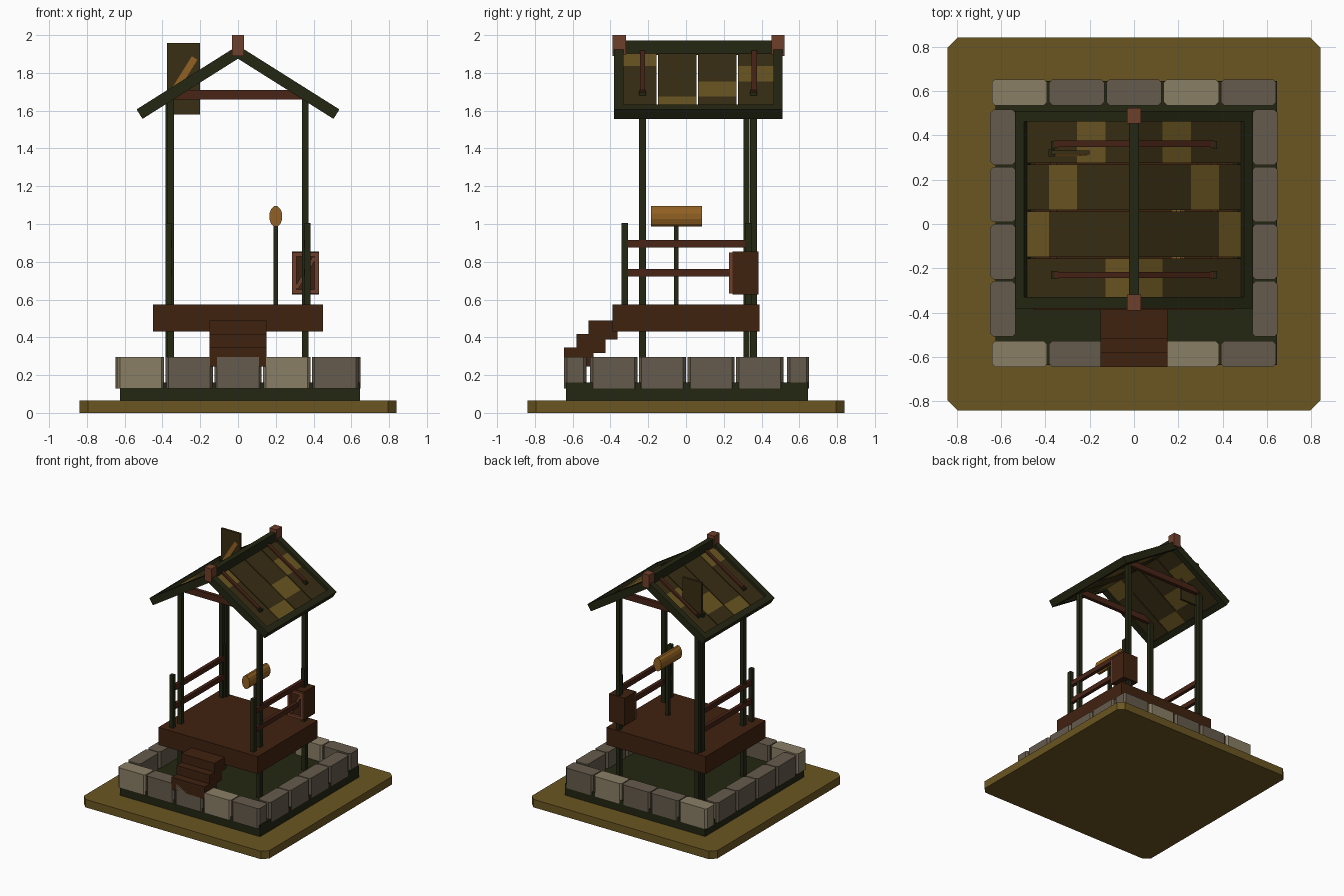
import bpy, bmesh, math
from mathutils import Matrix, Vector

if "Cube" in bpy.data.objects:
    bpy.data.objects.remove(bpy.data.objects["Cube"])


def material(name, r, g, b):
    lin = lambda c: ((c / 255 + 0.055) / 1.055) ** 2.4 if c > 10 else c / 255 / 12.92
    m = bpy.data.materials.new(name)
    m.diffuse_color = (lin(r), lin(g), lin(b), 1)
    m.use_nodes = True
    m.node_tree.nodes["Principled BSDF"].inputs["Base Color"].default_value = m.diffuse_color
    return m


OLIVE = material("olive ochre", 107, 86, 34)
GREEN = material("dark green timber", 36, 38, 18)
DECK = material("dark brown wood", 64, 34, 16)
RAIL = material("red brown wood", 72, 36, 22)
RUST = material("rust wood", 112, 62, 42)
STONE = material("grey stone", 101, 91, 76)
PALE = material("pale stone", 138, 126, 102)
PLANK = material("brown shingle", 56, 46, 19)
GOLD = material("golden wood", 146, 97, 34)


def finish(name, bm, mat):
    bmesh.ops.recalc_face_normals(bm, faces=bm.faces)
    me = bpy.data.meshes.new(name)
    bm.to_mesh(me)
    bm.free()
    me.materials.append(mat)
    ob = bpy.data.objects.new(name, me)
    bpy.context.collection.objects.link(ob)
    return ob


def box(name, mat, x, y, z, chamfer=0, turn=0):
    """Box from (min, max) ranges; chamfer cuts vertical edges, turn spins about y."""
    bm = bmesh.new()
    size = Vector((x[1] - x[0], y[1] - y[0], z[1] - z[0]))
    mid = Vector((x[0] + x[1], y[0] + y[1], z[0] + z[1])) / 2
    bmesh.ops.create_cube(bm, size=1, matrix=Matrix.Diagonal((*size, 1)))
    if chamfer:
        up = [e for e in bm.edges if abs(e.verts[0].co.z - e.verts[1].co.z) > 1e-4]
        bmesh.ops.bevel(bm, geom=up, offset=chamfer, segments=1, affect='EDGES')
    bm.transform(Matrix.Translation(mid) @ Matrix.Rotation(turn, 4, 'Y'))
    return finish(name, bm, mat)


def around(c, w):
    return (c - w / 2, c + w / 2)


def slope_piece(name, mat, side, x, y, apex, drop):
    """Sloped roof slab: top follows apex - SLOPE * x, drop is its vertical thickness."""
    bm = bmesh.new()
    lean = drop * 0.45      # ends cut square to the slope
    x_in = 0 if x[0] == 0 else x[0] - lean
    pts = [(x[0], apex - SLOPE * x[0]), (x[1], apex - SLOPE * x[1]),
           (x[1] - lean, apex - SLOPE * (x[1] - lean) - drop), (x_in, apex - SLOPE * x_in - drop)]
    face = bm.faces.new([bm.verts.new((side * px, y[0], pz)) for px, pz in pts])
    ext = bmesh.ops.extrude_face_region(bm, geom=[face])
    bmesh.ops.translate(bm, vec=(0, y[1] - y[0], 0),
                        verts=[v for v in ext['geom'] if isinstance(v, bmesh.types.BMVert)])
    return finish(name, bm, mat)


SLOPE = 0.63

# ground slab and dark plinth
box("ground_slab", OLIVE, (-.84, .84), (-.84, .84), (0, .065), chamfer=.045)
box("plinth", GREEN, (-.625, .645), (-.635, .645), (.065, .16))

# ring of edging stones
for i in range(5):
    tone = PALE if i in (0, 3) else STONE
    for nm, y in (("front", (-.645, -.528)), ("back", (.535, .652))):
        box(f"{nm}_stone_{i}", tone, around(-.516 + .258 * i, .25), y, (.13, .295), chamfer=.015)
for i in range(4):
    for nm, x in (("left", (-.648, -.533)), ("right", (.533, .648))):
        box(f"{nm}_stone_{i}", STONE, x, around(-.383 + .258 * i, .25), (.13, .295), chamfer=.015)

# raised deck and steps
box("deck", DECK, (-.45, .45), (-.388, .388), (.432, .575))
for i in range(3):
    box(f"step_{i}", DECK, (-.15, .15), (-.645 + .064 * i, -.49 + .064 * i),
        (.245 + .072 * i, .345 + .072 * i))

# roof posts, handrail posts, rails
for side, nm in ((-1, "left"), (1, "right")):
    for y, end in ((-.23, "front"), (.357, "back")):
        box(f"{nm}_{end}_post", GREEN, around(side * .357, .034), around(y, .036), (.15, 1.7))
    for y, end in ((-.325, "front"), (.33, "back")):
        box(f"{nm}_{end}_rail_post", GREEN, around(side * .367, .032), around(y, .034), (.57, 1.005))
    for z, end in ((.742, "lower"), (.895, "upper")):
        box(f"{nm}_{end}_rail", RAIL, around(side * .363, .028), (-.32, .325), around(z, .04))
for y, end in ((-.23, "front"), (.357, "back")):
    box(f"{end}_tie_beam", RAIL, (-.357, .357), around(y, .03), (1.66, 1.71))

# sign slab with a golden stroke on its front, and its post
box("sign_post", GREEN, around(-.37, .03), around(.32, .03), (.15, 1.7))
box("sign_panel", PLANK, (-.375, -.2), (.314, .332), (1.58, 1.958))
box("sign_stroke", GOLD, around(-.285, .21), (.307, .314), around(1.79, .035), turn=-math.radians(58))

# hanging log on a rod
box("log_rod", GREEN, around(.2, .026), around(-.052, .024), (.57, 1.0))
bm = bmesh.new()
bmesh.ops.create_cone(bm, cap_ends=True, segments=12, radius1=1, radius2=1, depth=1)
bm.transform(Matrix.Translation((.2, -.05, 1.04)) @ Matrix.Diagonal((.035, .27, .056, 1))
             @ Matrix.Rotation(math.pi / 2, 4, 'X') @ Matrix.Rotation(math.pi / 12, 4, 'Z'))
finish("log", bm, GOLD)

# wall crate with framed front and diagonal brace
box("crate", DECK, (.287, .428), (.245, .385), (.628, .855))
for nm, x, z in (("left", (.287, .309), (.632, .85)), ("right", (.406, .428), (.632, .85)),
                 ("bottom", (.309, .406), (.632, .654)), ("top", (.309, .406), (.828, .85))):
    box(f"crate_frame_{nm}", RUST, x, (.228, .245), z)
box("crate_brace", RUST, around(.357, .19), (.232, .245), around(.741, .02), turn=-math.radians(60))

# roof: ridge, end blocks, gable boards, eaves, shingles, battens
box("ridge_beam", GREEN, (-.022, .022), (-.36, .49), (1.895, 1.972))
for nm, y in (("front", (-.39, -.318)), ("back", (.452, .522))):
    box(f"{nm}_ridge_block", RUST, (-.032, .032), y, (1.89, 2.0))
LIGHT = (0, 3, 2, 1)    # which segment of each plank row is pale
for side, nm in ((-1, "left"), (1, "right")):
    for end, y in (("front", (-.38, -.33)), ("back", (.463, .51))):
        slope_piece(f"{nm}_{end}_gable_board", GREEN, side, (0, .537), y, 1.945, .07)
    slope_piece(f"{nm}_eave_beam", GREEN, side, (.495, .537), (-.33, .463), 1.945, .07)
    for row in range(4):
        y0 = -.36 + .212 * row
        for seg in range(4):
            tone = OLIVE if seg == LIGHT[row] else PLANK
            slope_piece(f"{nm}_shingle_{row}_{seg}", tone, side,
                        (.128 * seg, .128 * (seg + 1)), (y0, y0 + .204), 1.917, .025)
    for y, end in ((-.23, "front"), (.362, "back")):
        slope_piece(f"{nm}_{end}_batten", RAIL, side, (0, .36), around(y, .028), 1.932, .018)
